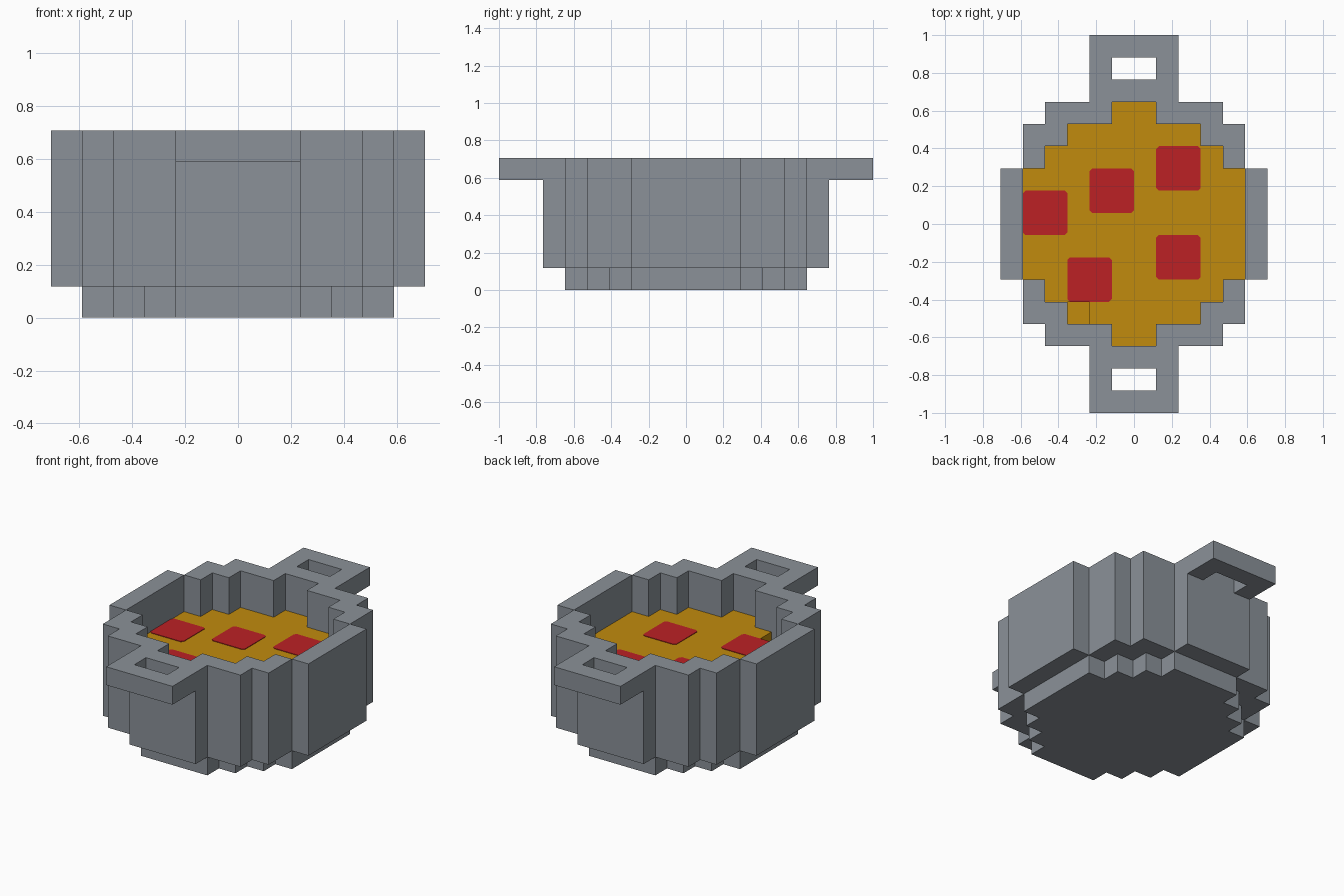
import bpy
import bmesh

cube = bpy.data.objects.get("Cube")
if cube:
    bpy.data.objects.remove(cube, do_unlink=True)

U = 2 / 17  # one block of the blocky grid


def material(name, rgb):
    m = bpy.data.materials.new(name)
    m.use_nodes = True
    m.diffuse_color = (*rgb, 1)
    bsdf = m.node_tree.nodes["Principled BSDF"]
    bsdf.inputs["Base Color"].default_value = (*rgb, 1)
    bsdf.inputs["Roughness"].default_value = 0.8
    return m


METAL = material("grey metal", (0.256, 0.284, 0.316))
SOUP = material("orange soup", (0.535, 0.258, 0.004))
RED = material("red chunk", (0.505, 0.015, 0.018))


def prism(name, outline, z0, z1, mat):
    """Extrude a flat outline, given in blocks, from z0 to z1."""
    bm = bmesh.new()
    face = bm.faces.new([bm.verts.new((x * U, y * U, z0 * U)) for x, y in outline])
    ext = bmesh.ops.extrude_face_region(bm, geom=[face], use_keep_orig=True)
    top = [v for v in ext["geom"] if isinstance(v, bmesh.types.BMVert)]
    bmesh.ops.translate(bm, verts=top, vec=(0, 0, (z1 - z0) * U))
    bmesh.ops.recalc_face_normals(bm, faces=bm.faces)
    mesh = bpy.data.meshes.new(name)
    bm.to_mesh(mesh)
    bm.free()
    mesh.materials.append(mat)
    obj = bpy.data.objects.new(name, mesh)
    bpy.context.collection.objects.link(obj)
    return obj


def stepped(corners):
    """Mirror a quarter of stepped corners into a full closed outline."""
    quarter = []
    for i, (x, y) in enumerate(corners):
        quarter.append((x, y))
        if i + 1 < len(corners):
            quarter.append((corners[i + 1][0], y))
    half = quarter + [(-x, y) for x, y in reversed(quarter)]
    return half + [(-x, -y) for x, y in half]


def rectangle(x0, x1, y0, y1):
    return [(x0, y0), (x1, y0), (x1, y1), (x0, y1)]


# Base, inset one block under the walls
prism("pot_base", stepped([(5, 2.5), (4, 3.5), (3, 4.5), (2, 5.5)]), 0, 1, METAL)

# Straight side walls
for name, s in (("left", 1), ("right", -1)):
    prism(name + "_wall", rectangle(s * 5, s * 6, -2.5, 2.5), 1, 6, METAL)

# Stepped end walls and the loop handles on their rims
outer = [(5, 2.5), (5, 4.5), (4, 4.5), (4, 5.5), (2, 5.5), (2, 6.5)]
inner = [(1, 5.5), (1, 4.5), (3, 4.5), (3, 3.5), (4, 3.5), (4, 2.5)]
wall = (outer + [(-x, y) for x, y in reversed(outer)]
        + [(-x, y) for x, y in reversed(inner)] + inner)
handle = [(2, 6.5), (2, 8.5), (-2, 8.5), (-2, 6.5),
          (-1, 6.5), (-1, 7.5), (1, 7.5), (1, 6.5)]
for name, s in (("back", 1), ("front", -1)):
    prism(name + "_wall", [(x, s * y) for x, y in wall], 1, 6, METAL)
    prism(name + "_handle", [(x, s * y) for x, y in handle], 5, 6, METAL)

# Soup in two layers; the upper one lacks a single corner block
surface = stepped([(5, 2.5), (4, 3.5), (3, 4.5), (1, 5.5)])
prism("soup_lower", surface, 1, 3, SOUP)
i = surface.index((-3, -4.5))
prev_is_inner = surface[i - 1] == (-3, -3.5)
notch = [(-2, -3.5), (-2, -4.5)]
dented = surface[:i] + (notch if prev_is_inner else notch[::-1]) + surface[i + 1:]
prism("soup_upper", dented, 3, 4, SOUP)

# Red chunks: thin plates, two blocks square with clipped corners
C = 0.12
clipped = [(C, 0), (2 - C, 0), (2, C), (2, 2 - C),
           (2 - C, 2), (C, 2), (0, 2 - C), (0, C)]
for n, (x, y) in enumerate([(-2, 0.5), (1, 1.5), (-5, -0.5), (-3, -3.5), (1, -2.5)], 1):
    prism(f"red_chunk_{n}", [(x + a, y + b) for a, b in clipped], 4, 4.03, RED)
